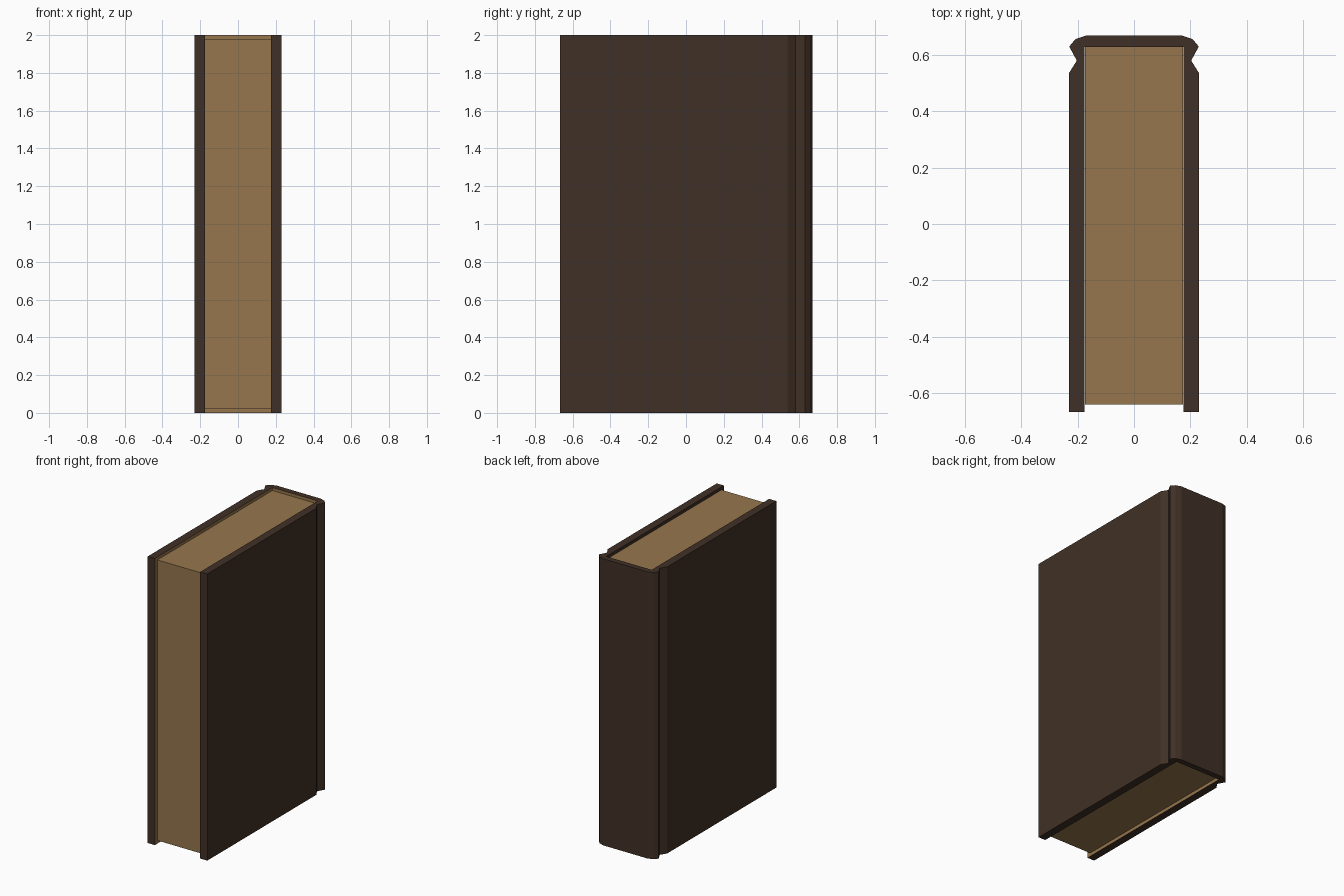
import bpy, bmesh

if "Cube" in bpy.data.objects:
    bpy.data.objects.remove(bpy.data.objects["Cube"])


def material(name, rgb):
    m = bpy.data.materials.new(name)
    m.diffuse_color = (*rgb, 1)
    m.use_nodes = True
    m.node_tree.nodes["Principled BSDF"].inputs["Base Color"].default_value = m.diffuse_color
    return m


leather = material("dark_brown_leather", (0.051, 0.030, 0.019))
paper = material("aged_paper", (0.305, 0.180, 0.074))


def prism(name, outline, z0, z1, mats):
    """Extrude a plan outline upwards from z0 to z1."""
    bm = bmesh.new()
    face = bm.faces.new([bm.verts.new((x, y, z0)) for x, y in outline])
    ext = bmesh.ops.extrude_face_region(bm, geom=[face])
    top = [v for v in ext["geom"] if isinstance(v, bmesh.types.BMVert)]
    bmesh.ops.translate(bm, verts=top, vec=(0, 0, z1 - z0))
    bmesh.ops.recalc_face_normals(bm, faces=bm.faces)
    me = bpy.data.meshes.new(name)
    bm.to_mesh(me)
    bm.free()
    for m in mats:
        me.materials.append(m)
    ob = bpy.data.objects.new(name, me)
    bpy.context.collection.objects.link(ob)
    return ob


# Cover: boards, hinge grooves and rounded spine in one mirrored outline
half = [(0.175, -0.667), (0.23, -0.667), (0.23, 0.537), (0.203, 0.58),
        (0.23, 0.63), (0.208, 0.656), (0.17, 0.669)]
outline = half + [(-x, y) for x, y in reversed(half)]
outline += [(-0.175, 0.629), (0.175, 0.629)]
cover = prism("cover", outline, 0, 2, [leather, paper])

# Endpaper on the inside of the left board and of the spine
for p in cover.data.polygons:
    c, n = p.center, p.normal
    left_inside = n.x > 0.9 and abs(c.x + 0.175) < 0.01
    spine_inside = n.y < -0.9 and c.y > 0.6
    if left_inside or spine_inside:
        p.material_index = 1

# Page block, set back slightly from the cover edges
prism("pages", [(-0.174, -0.64), (0.174, -0.64), (0.174, 0.628), (-0.174, 0.628)],
      0.022, 1.98, [paper])
